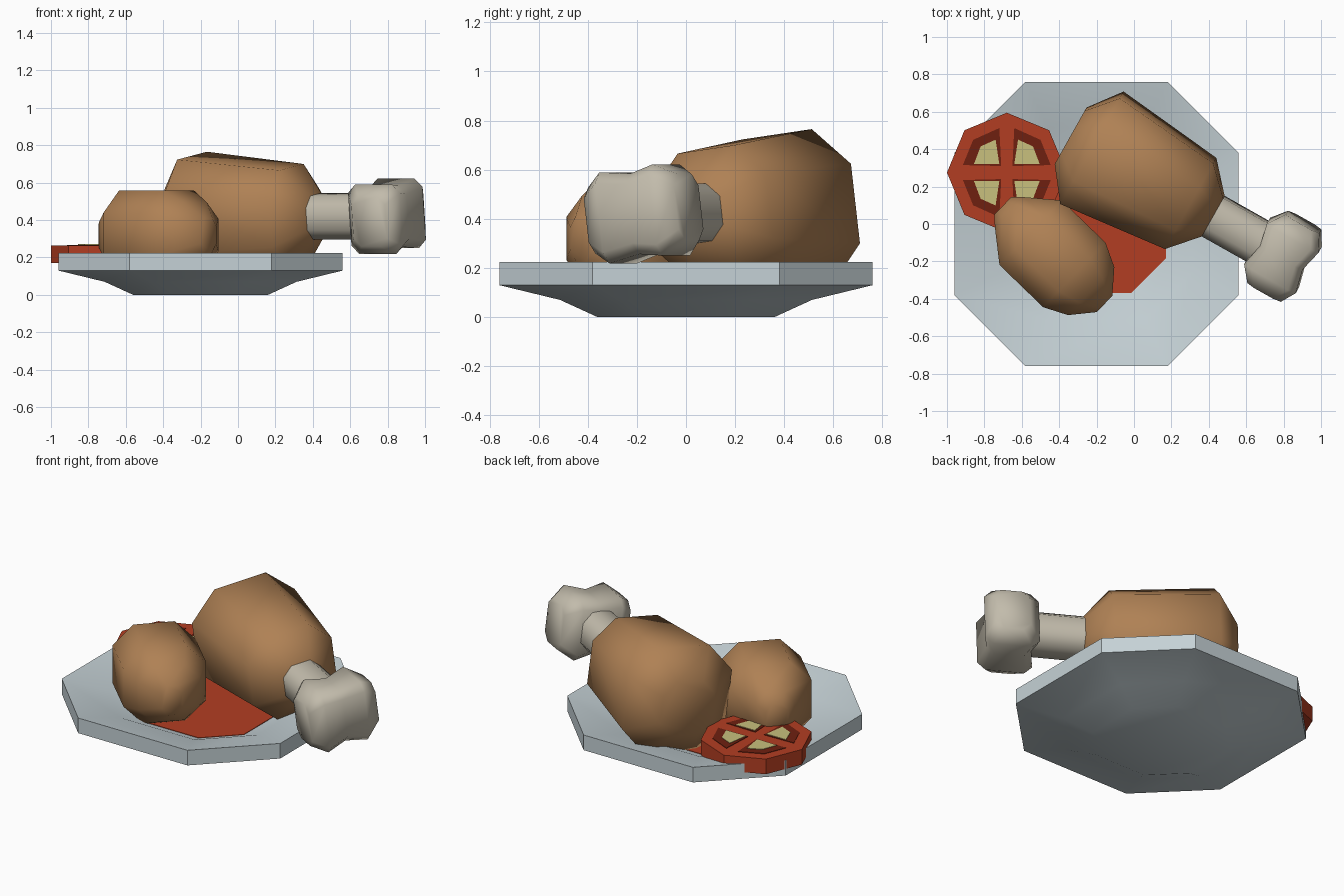
import bpy, bmesh, math
from mathutils import Matrix

if "Cube" in bpy.data.objects:
    bpy.data.objects.remove(bpy.data.objects["Cube"])


def material(name, r, g, b):
    m = bpy.data.materials.new(name)
    m.diffuse_color = (r, g, b, 1)
    m.use_nodes = True
    m.node_tree.nodes["Principled BSDF"].inputs["Base Color"].default_value = m.diffuse_color
    return m


PLATE = material("pale_plate", .56, .64, .67)
MEAT = material("roast_brown", .43, .22, .09)
BONE = material("bone_cream", .54, .50, .41)
RED = material("tomato_red", .45, .048, .016)
DARK = material("dark_red", .156, .0144, .005)
SEED = material("seed_yellow", .58, .53, .205)

# How ring points (t along the axis, p, q across it) map to x, y, z
AXES = {'X': lambda t, p, q: (t, p, q),
        'Y': lambda t, p, q: (p, t, q),
        'Z': lambda t, p, q: (p, q, t)}


def octagon(w, h, cw=None, ch=None, shift=0):
    """Rectangle of half sizes w, h with cut corners (half of each side by default)."""
    iw = w - (w / 2 if cw is None else cw)
    ih = h - (h / 2 if ch is None else ch)
    pts = [(w, -ih), (w, ih), (iw, h), (-iw, h), (-w, ih), (-w, -ih), (-iw, -h), (iw, -h)]
    return [(p + shift, q) for p, q in pts]


def loft(name, mat, rings, axis='X', matrix=Matrix(), angle=40):
    """Skin a list of (position, section points), closing both ends."""
    bm = bmesh.new()
    loops = [[bm.verts.new(AXES[axis](t, p, q)) for p, q in sec] for t, sec in rings]
    n = len(loops[0])
    for r0, r1 in zip(loops, loops[1:]):
        for i in range(n):
            j = (i + 1) % n
            bm.faces.new((r0[i], r0[j], r1[j], r1[i]))
    bm.faces.new(loops[0][::-1])
    bm.faces.new(loops[-1])
    bmesh.ops.recalc_face_normals(bm, faces=bm.faces)
    me = bpy.data.meshes.new(name)
    bm.to_mesh(me)
    bm.free()
    me.materials.append(mat)
    ob = bpy.data.objects.new(name, me)
    bpy.context.collection.objects.link(ob)
    ob.matrix_world = matrix
    if angle:
        bpy.ops.object.select_all(action='DESELECT')
        ob.select_set(True)
        bpy.context.view_layer.objects.active = ob
        bpy.ops.object.shade_smooth_by_angle(angle=math.radians(angle))
    return ob


def place(x, y, z, turn=0, roll=0):
    return (Matrix.Translation((x, y, z)) @ Matrix.Rotation(math.radians(turn), 4, 'Z')
            @ Matrix.Rotation(math.radians(roll), 4, 'X'))


# Plate: underside, rim, then the dished top
profile = [(0, .36), (.07, .513), (.13, .76), (.225, .76), (.165, .513), (.095, .36)]
loft("plate", PLATE, [(z, octagon(r, r)) for z, r in profile], 'Z', place(-.2, 0, 0), 30)

# Sauce on the plate floor
loft("sauce", RED, [(.096, octagon(.37, .37)), (.103, octagon(.37, .37))], 'Z',
     place(-.2, 0, 0), 0)

# Large drumstick, rolled a little about its length
leg = place(.12, .213, .42, -29.4, 7.4)
loft("drumstick_meat", MEAT,
     [(a, octagon(h, h)) for a, h in ((-.527, .164), (-.396, .327), (.21, .265), (.352, .114))],
     'X', leg, 60)
loft("bone_shaft", BONE, [(a, octagon(.118, .118)) for a in (.30, .70)], 'X', leg, 60)

# Bone end: two lobes with a waist between
knob = []
for b, a0, a1, h in ((-.212, .683, .888, .135), (-.125, .618, .935, .187), (0, .645, .905, .165),
                     (.125, .618, .935, .187), (.212, .683, .888, .135)):
    knob.append((b, octagon((a1 - a0) / 2, h, .045, .045, (a0 + a1) / 2)))
loft("bone_knob", BONE, knob, 'Y', leg, 60)

# Small piece of meat
loft("small_meat", MEAT,
     [(-.572, octagon(.065, .08)), (-.525, octagon(.11, .135)), (-.365, octagon(.24, .238)),
      (-.04, octagon(.24, .238)), (.085, octagon(.178, .175)), (.184, octagon(.06, .09))],
     'X', place(-.29, -.30, .32, -44), 60)

# Tomato slice with four seed pockets
slice_pos = place(-.68, .275, 0)
rim = [(.32 * math.cos(i * math.pi / 4), .32 * math.sin(i * math.pi / 4)) for i in range(8)]
loft("tomato_slice", RED, [(.17, rim), (.265, rim)], 'Z', slice_pos, 0)
pocket = [(.03, .035), (.235, .04), (.18, .175), (.04, .238)]
seeds = [(.04, .045), (.176, .045), (.14, .14), (.06, .176)]
for sx in (1, -1):
    for sy in (1, -1):
        for name, mat, pts, z in (("tomato_pocket", DARK, pocket, .268),
                                  ("tomato_seeds", SEED, seeds, .271)):
            sec = [(p * sx, q * sy) for p, q in pts]
            loft(name, mat, [(z - .005, sec), (z, sec)], 'Z', slice_pos, 0)
